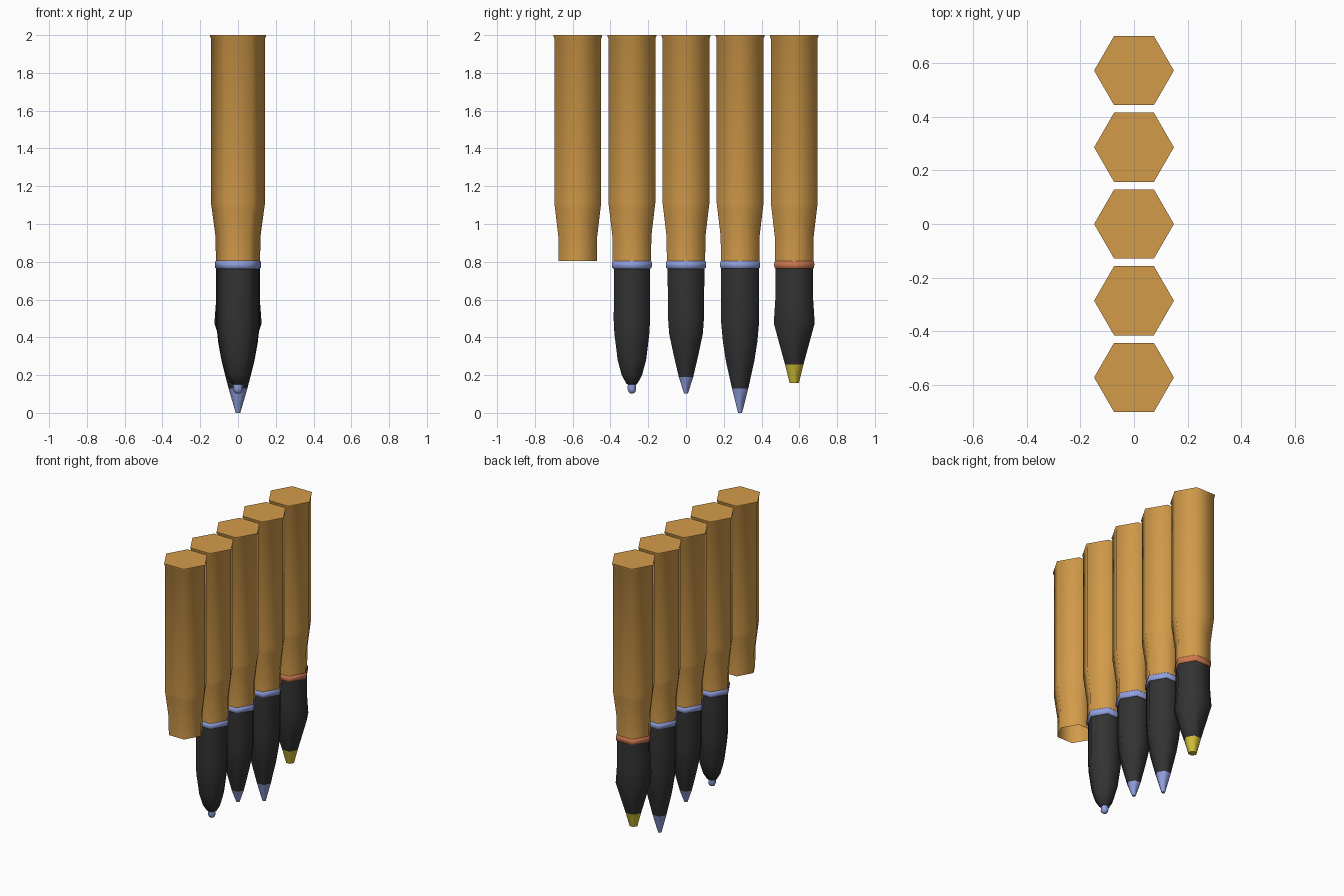
import bpy, bmesh, math

if "Cube" in bpy.data.objects:
    bpy.data.objects.remove(bpy.data.objects["Cube"])

SIDES = 6


def material(name, rgb):
    m = bpy.data.materials.new(name)
    m.diffuse_color = (*rgb, 1)
    m.use_nodes = True
    m.node_tree.nodes["Principled BSDF"].inputs["Base Color"].default_value = m.diffuse_color
    return m


BRASS = material("brass", (0.65, 0.33, 0.068))
BLACK = material("dark_steel", (0.033, 0.033, 0.033))
BLUE = material("pale_blue", (0.29, 0.36, 0.75))
ORANGE = material("copper_orange", (0.62, 0.19, 0.08))
YELLOW = material("yellow", (0.65, 0.53, 0.04))


def lathe(name, y, profile, mat, cap_top=False, cap_bottom=False):
    """Six-sided turned part; profile is (radius, z) from top to bottom."""
    bm = bmesh.new()
    rings = []
    for r, z in profile:
        rings.append([bm.verts.new((r * math.cos(math.tau * i / SIDES),
                                    y + r * math.sin(math.tau * i / SIDES), z))
                      for i in range(SIDES)])
    for a, b in zip(rings, rings[1:]):
        for i in range(SIDES):
            j = (i + 1) % SIDES
            bm.faces.new((a[i], b[i], b[j], a[j]))
    if cap_top:
        bm.faces.new(rings[0])
    if cap_bottom:
        bm.faces.new(rings[-1][::-1])
    me = bpy.data.meshes.new(name)
    bm.to_mesh(me)
    bm.free()
    me.materials.append(mat)
    ob = bpy.data.objects.new(name, me)
    bpy.context.collection.objects.link(ob)
    bpy.ops.object.select_all(action='DESELECT')
    ob.select_set(True)
    bpy.context.view_layer.objects.active = ob
    bpy.ops.object.shade_smooth_by_angle(angle=math.radians(65))
    return ob


CASE = [(0.149, 2.0), (0.149, 1.993), (0.143, 1.982), (0.143, 1.11),
        (0.138, 1.075), (0.119, 0.935), (0.117, 0.805)]
BAND = [(0.112, 0.808), (0.121, 0.801), (0.123, 0.785), (0.121, 0.768), (0.110, 0.762)]

# per round: name, band colour, body profile, tip profile, tip colour
ROUNDS = [
    ("empty", None, None, None, None),
    ("round_nose", BLUE,
     [(0.110, 0.79), (0.111, 0.49), (0.107, 0.42), (0.087, 0.28), (0.062, 0.20), (0.034, 0.155), (0.020, 0.148)],
     [(0.025, 0.152), (0.026, 0.125), (0.020, 0.110), (0.010, 0.103)], BLUE),
    ("short_cone", BLUE,
     [(0.112, 0.79), (0.111, 0.515), (0.103, 0.42), (0.075, 0.305), (0.044, 0.19)],
     [(0.044, 0.19), (0.012, 0.103)], BLUE),
    ("long_cone", BLUE,
     [(0.116, 0.79), (0.116, 0.48), (0.105, 0.375), (0.087, 0.275), (0.050, 0.13)],
     [(0.050, 0.13), (0.012, 0.0)], BLUE),
    ("flat_cone", ORANGE,
     [(0.114, 0.79), (0.115, 0.61), (0.125, 0.475), (0.056, 0.255)],
     [(0.056, 0.255), (0.028, 0.157)], YELLOW),
]

for k, (name, band, body, tip, tip_mat) in enumerate(ROUNDS):
    y = (k - 2) * 0.2865
    # casing, open at the mouth
    lathe(name + "_casing", y, CASE, BRASS, cap_top=True)
    if body:
        lathe(name + "_band", y, BAND, band)
        lathe(name + "_projectile", y, body, BLACK, cap_bottom=True)
        lathe(name + "_tip", y, tip, tip_mat, cap_bottom=True)
